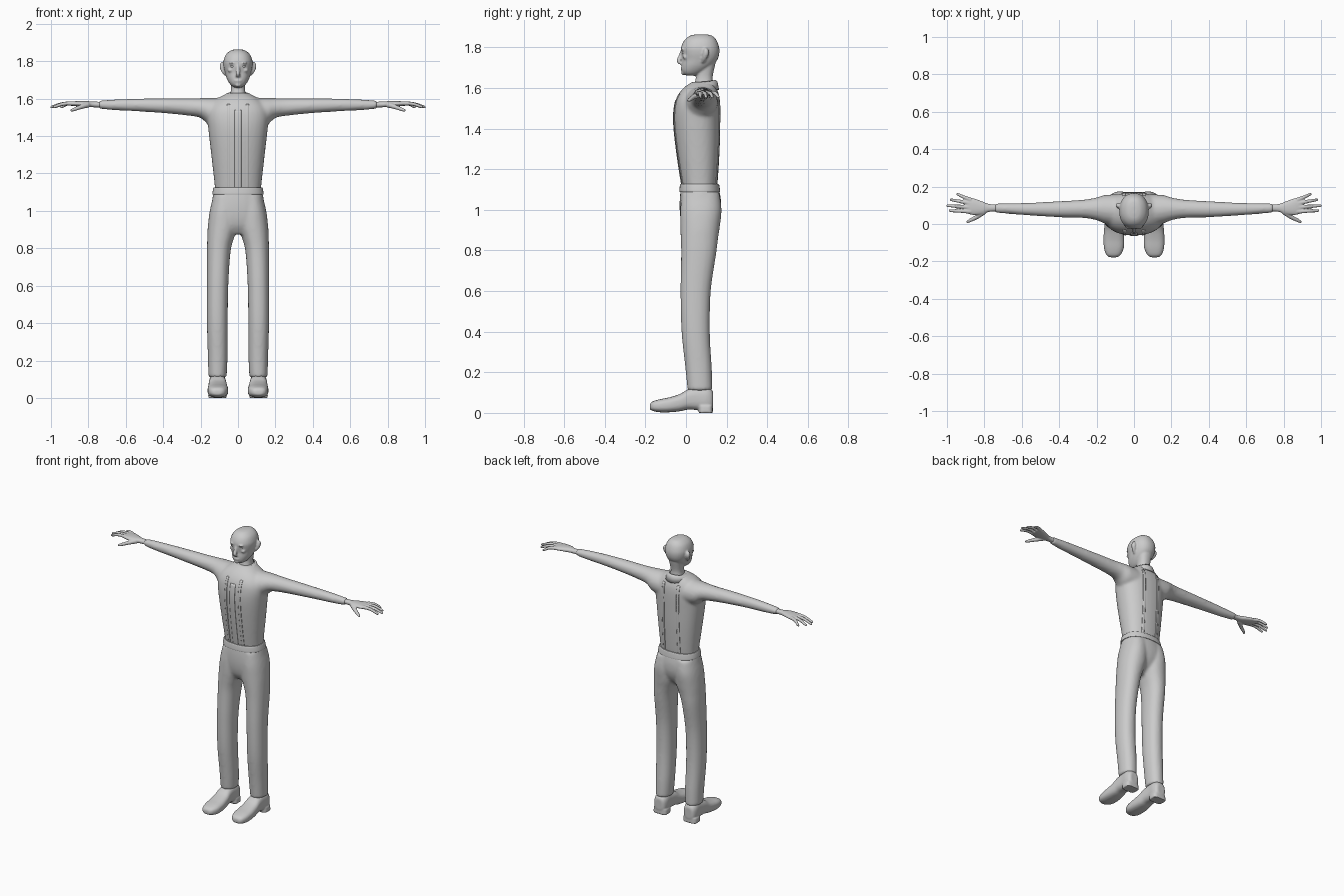
import bpy, bmesh, math
from mathutils import Vector


def spline(rows, steps=5):
    """Catmull-Rom smoothing of a list of number rows."""
    out = []
    for i in range(len(rows) - 1):
        a, b, c, d = (rows[max(0, min(len(rows) - 1, i + k))] for k in (-1, 0, 1, 2))
        for s in range(steps):
            t = s / steps
            out.append([0.5 * (2 * q + (r - p) * t + (2 * p - 5 * q + 4 * r - w) * t * t
                               + (3 * q - p - 3 * r + w) * t ** 3) for p, q, r, w in zip(a, b, c, d)])
    return out + [list(rows[-1])]


def skin(bm, rings):
    """Bridge closed rings of points and cap both ends."""
    vs = [[bm.verts.new(p) for p in r] for r in rings]
    n = len(vs[0])
    for r0, r1 in zip(vs, vs[1:]):
        for k in range(n):
            bm.faces.new((r0[k], r0[(k + 1) % n], r1[(k + 1) % n], r1[k]))
    bm.faces.new(vs[0])
    bm.faces.new(vs[-1])


def loft(bm, axis, rows, power=2.3, side=1, n=32):
    """Rows hold position along the axis, then min/max in the two other axes."""
    rings = []
    for t, a0, a1, b0, b1 in spline(rows):
        ring = []
        for k in range(n):
            c, s = math.cos(2 * math.pi * k / n), math.sin(2 * math.pi * k / n)
            a = (a0 + a1) / 2 + (a1 - a0) / 2 * math.copysign(abs(c) ** (2 / power), c)
            b = (b0 + b1) / 2 + (b1 - b0) / 2 * math.copysign(abs(s) ** (2 / power), s)
            x, y, z = {'x': (t, a, b), 'y': (a, t, b), 'z': (a, b, t)}[axis]
            ring.append((x * side, y, z))
        rings.append(ring)
    skin(bm, rings)


def tube(bm, pts, side=1, n=12):
    """Tapered round tube through rows of x, y, z, radius."""
    pts = spline(pts)
    d = (Vector(pts[-1][:3]) - Vector(pts[0][:3])).normalized()
    u = d.orthogonal().normalized()
    v = d.cross(u)
    rings = []
    for x, y, z, r in pts:
        ring = [Vector((x, y, z)) + r * (u * math.cos(2 * math.pi * k / n) + v * math.sin(2 * math.pi * k / n))
                for k in range(n)]
        rings.append([(p.x * side, p.y, p.z) for p in ring])
    skin(bm, rings)


def ball(bm, c, r):
    g = bmesh.ops.create_uvsphere(bm, u_segments=16, v_segments=10, radius=1)
    for v in g['verts']:
        v.co = Vector((c[0] + v.co.x * r[0], c[1] + v.co.y * r[1], c[2] + v.co.z * r[2]))


def finish(name, bm, voxel=0, smooth=0):
    bmesh.ops.recalc_face_normals(bm, faces=bm.faces[:])
    me = bpy.data.meshes.new(name)
    bm.to_mesh(me)
    bm.free()
    ob = bpy.data.objects.new(name, me)
    bpy.context.collection.objects.link(ob)
    bpy.ops.object.select_all(action='DESELECT')
    bpy.context.view_layer.objects.active = ob
    ob.select_set(True)
    if voxel:
        m = ob.modifiers.new("fuse", 'REMESH')
        m.mode, m.voxel_size, m.use_smooth_shade = 'VOXEL', voxel, True
        m = ob.modifiers.new("soften", 'SMOOTH')
        m.factor, m.iterations = 0.5, smooth
    else:
        bpy.ops.object.shade_smooth_by_angle(angle=math.radians(40))
    return ob


# Shirt: torso and sleeves fused together
bm = bmesh.new()
loft(bm, 'z', [(1.09, -.122, .122, -.015, .150), (1.15, -.126, .126, -.026, .157),
               (1.30, -.143, .143, -.048, .166), (1.43, -.158, .158, -.061, .169),
               (1.51, -.165, .165, -.057, .169), (1.56, -.150, .150, -.042, .164),
               (1.60, -.110, .110, -.012, .150), (1.63, -.055, .055, .03, .135)])
for s in (1, -1):
    loft(bm, 'x', [(.06, -.02, .160, 1.44, 1.605), (.155, .002, .155, 1.462, 1.604),
                   (.20, .020, .142, 1.497, 1.603), (.27, .032, .130, 1.510, 1.602),
                   (.40, .036, .122, 1.523, 1.602), (.55, .045, .114, 1.533, 1.600),
                   (.67, .054, .111, 1.539, 1.595), (.745, .061, .109, 1.547, 1.590)], 2, s)
shirt = finish("shirt", bm, .009, 6)

# Trousers: hips and both legs fused together
bm = bmesh.new()
loft(bm, 'z', [(1.12, -.126, .126, -.024, .158), (1.05, -.140, .140, -.031, .172),
               (.98, -.150, .150, -.030, .168), (.92, -.145, .145, -.018, .140),
               (.875, -.09, .09, .01, .09)])
for s in (1, -1):
    loft(bm, 'z', [(1.08, .0, .132, -.020, .165), (1.00, -.002, .151, -.028, .175),
                   (.92, .000, .161, -.028, .167), (.86, .020, .164, -.026, .158),
                   (.78, .040, .166, -.024, .148), (.60, .052, .166, -.027, .122),
                   (.40, .055, .166, -.022, .117), (.22, .056, .161, -.003, .127),
                   (.11, .061, .158, .008, .130)], 2.2, s)
finish("trousers", bm, .009, 5)

# Waistband
bm = bmesh.new()
loft(bm, 'z', [(1.088, -.136, .136, -.032, .168), (1.095, -.137, .137, -.033, .168),
               (1.12, -.132, .132, -.030, .164), (1.126, -.129, .129, -.027, .161)], n=48)
finish("waistband", bm)

# Shoes with separate heels and soft uppers
for s, label in ((1, "left"), (-1, "right")):
    bm = bmesh.new()
    loft(bm, 'y', [(-.178, .09, .13, .018, .042), (-.165, .071, .148, .010, .056),
                   (-.13, .055, .160, .003, .067), (-.08, .052, .163, .003, .077),
                   (-.03, .056, .160, .008, .093), (.01, .061, .157, .016, .116),
                   (.06, .064, .155, .014, .128), (.10, .064, .155, .012, .128),
                   (.125, .072, .147, .012, .115), (.134, .085, .135, .03, .10)], 2.7, s)
    loft(bm, 'z', [(0, .060, .160, .062, .132), (.035, .062, .158, .06, .132)], 3.5, s)
    finish(label + "_shoe", bm, .005, 4)

# Hands: palm, four fingers and thumb
for s, label in ((1, "left"), (-1, "right")):
    bm = bmesh.new()
    loft(bm, 'x', [(.70, .068, .104, 1.552, 1.584), (.77, .066, .106, 1.554, 1.584),
                   (.81, .052, .120, 1.556, 1.587), (.86, .048, .138, 1.559, 1.587),
                   (.895, .058, .138, 1.562, 1.583)], 2.2, s)
    for y0, y1, x1 in ((.066, .073, .990), (.088, .100, 1.003), (.110, .131, .985), (.128, .160, .950)):
        tube(bm, [(.87, y0, 1.574, .012), ((.87 + x1) / 2, (y0 + y1) / 2, 1.573, .0095),
                  (x1 - .01, y1 - .002, 1.557, .0075), (x1, y1, 1.554, .004)], s)
    tube(bm, [(.80, .068, 1.568, .016), (.84, .038, 1.556, .012),
              (.88, .017, 1.541, .009), (.895, .008, 1.536, .005)], s)
    finish(label + "_hand", bm, .0035, 3)

# Head: skull, jaw, neck, nose, brow, lips and ears
bm = bmesh.new()
loft(bm, 'z', [(1.864, -.015, .015, .055, .095), (1.857, -.040, .040, .020, .128),
               (1.835, -.065, .065, -.008, .150), (1.80, -.078, .078, -.024, .163),
               (1.77, -.077, .077, -.023, .164), (1.74, -.070, .070, -.019, .155),
               (1.71, -.061, .061, -.022, .132), (1.685, -.048, .048, -.021, .100),
               (1.668, -.033, .033, -.012, .070), (1.660, -.015, .015, .005, .045)], 2.2)
loft(bm, 'z', [(1.57, -.055, .055, .030, .140), (1.62, -.042, .042, .042, .134),
               (1.66, -.038, .038, .050, .132), (1.72, -.045, .045, .055, .145)])
tube(bm, [(0, -.016, 1.79, .008), (0, -.026, 1.76, .010), (0, -.034, 1.732, .013), (0, -.024, 1.716, .012)])
ball(bm, (0, -.020, 1.697), (.022, .007, .004))
ball(bm, (0, -.018, 1.689), (.018, .007, .005))
ball(bm, (0, -.012, 1.674), (.016, .012, .011))
for s in (1, -1):
    ball(bm, (s * .028, -.016, 1.791), (.020, .010, .006))
    ball(bm, (s * .040, -.002, 1.752), (.016, .014, .011))
    tube(bm, [(.064, .082, 1.725, .007), (.076, .090, 1.745, .012), (.083, .098, 1.770, .015),
              (.086, .100, 1.788, .011), (.084, .098, 1.797, .004)], s)
finish("head", bm, .005, 3)

# Eyes
bm = bmesh.new()
for s in (1, -1):
    ball(bm, (s * .029, -.008, 1.774), (.012, .012, .009))
finish("eyes", bm)

# Collar: band round the neck that drops to a point in front
bm = bmesh.new()
rows = []
for rx, ry0, ry1, zb, zs, zf in ((.050, .028, .145, 1.640, 1.632, 1.590),
                                 (.066, -.004, .155, 1.630, 1.625, 1.566),
                                 (.088, -.040, .163, 1.590, 1.608, 1.540)):
    row = []
    for k in range(40):
        c, s = math.cos(math.pi * k / 20), math.sin(math.pi * k / 20)
        y = (ry0 + ry1) / 2 + (ry1 - ry0) / 2 * s
        z = zs + (zb - zs) * s * s if s > 0 else zs + (zf - zs) * s * s
        row.append(bm.verts.new((rx * c, y, z)))
    rows.append(row)
for a, b in zip(rows, rows[1:]):
    for k in range(40):
        bm.faces.new((a[k], a[(k + 1) % 40], b[(k + 1) % 40], b[k]))
collar = finish("collar", bm)
collar.modifiers.new("thickness", 'SOLIDIFY').thickness = .006

# Braces and button band projected onto the shirt
strips = [("front_brace", .042, .058, -.3, 1.57), ("front_brace", -.058, -.042, -.3, 1.57),
          ("button_band", -.018, .018, -.3, 1.54),
          ("back_brace", .045, .062, .4, 1.58), ("back_brace", -.062, -.045, .4, 1.58)]
for name, x0, x1, y, top in strips:
    bm = bmesh.new()
    grid = [[bm.verts.new((x0 + (x1 - x0) * i / 4, y, 1.11 + (top - 1.11) * j / 30)) for i in range(5)]
            for j in range(31)]
    for a, b in zip(grid, grid[1:]):
        for i in range(4):
            bm.faces.new((a[i], a[i + 1], b[i + 1], b[i]))
    ob = finish(name, bm)
    w = ob.modifiers.new("wrap", 'SHRINKWRAP')
    w.target, w.wrap_method, w.use_project_y = shirt, 'PROJECT', True
    w.use_positive_direction, w.use_negative_direction = y < 0, y > 0
    t = ob.modifiers.new("thickness", 'SOLIDIFY')
    t.thickness, t.offset = .006, 0
